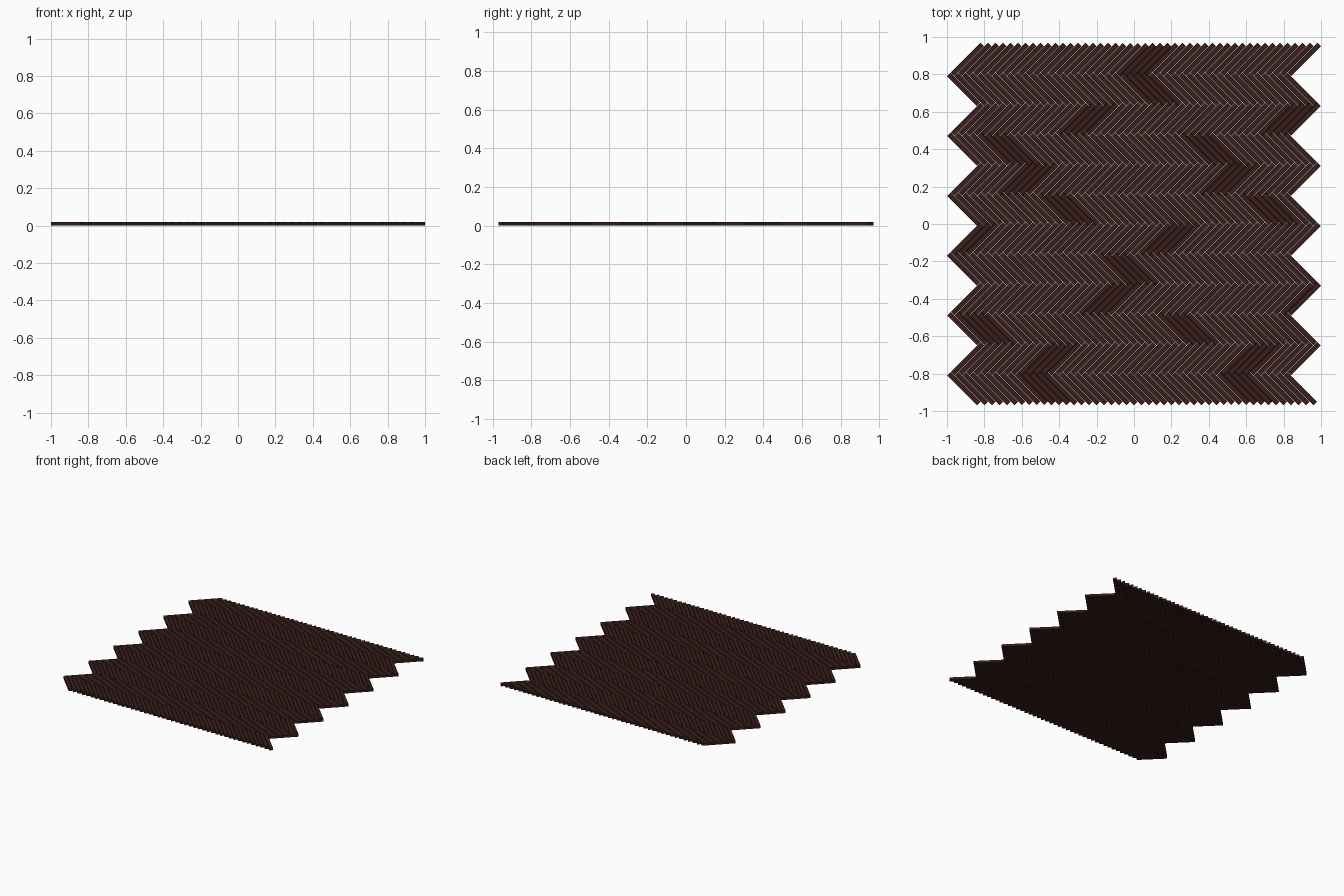
import bpy, bmesh, math
from mathutils import Matrix

if "Cube" in bpy.data.objects:
    bpy.data.objects.remove(bpy.data.objects["Cube"])

P = 0.04                    # sideways step from plank to plank
W = P / math.sqrt(2)        # plank width
L = 8 * W                   # plank length
GAP = 0.0016                # open joint between planks
T = 0.02                    # plank thickness
COLS, ROWS = 46, 6

wood = bpy.data.materials.new("dark_wood")
wood.diffuse_color = (0.04, 0.013, 0.011, 1)
wood.use_nodes = True
wood.node_tree.nodes["Principled BSDF"].inputs["Base Color"].default_value = wood.diffuse_color


def plank_rows(name, angle, x, y):
    """One beveled plank at 45 degrees, repeated across and up the floor."""
    bm = bmesh.new()
    bmesh.ops.create_cube(bm, size=1, matrix=Matrix.Diagonal((L - GAP, W - GAP, T, 1)))
    top = [e for e in bm.edges if all(v.co.z > 0 for v in e.verts)]
    bmesh.ops.bevel(bm, geom=top, offset=0.0012, segments=1, affect='EDGES')
    bm.transform(Matrix.Translation((x, y, T / 2)) @ Matrix.Rotation(angle, 4, 'Z'))
    me = bpy.data.meshes.new(name)
    bm.to_mesh(me)
    bm.free()
    me.materials.append(wood)
    ob = bpy.data.objects.new(name, me)
    bpy.context.collection.objects.link(ob)
    for label, count, step in (("across", COLS, (P, 0, 0)), ("up", ROWS, (0, 8 * P, 0))):
        arr = ob.modifiers.new(label, 'ARRAY')
        arr.count = count
        arr.use_relative_offset = False
        arr.use_constant_offset = True
        arr.constant_offset_displace = step


half = (L + W) / math.sqrt(2) / 2       # half extent of a diagonal plank
bottom = -(12 * 4 * P + P / 2) / 2
# falling rows start at the left limit, rising rows half a step further right
plank_rows("falling_planks", -math.pi / 4, -1 + half, bottom + half)
plank_rows("rising_planks", math.pi / 4, -1 + P / 2 + half, bottom + 4 * P + half)
